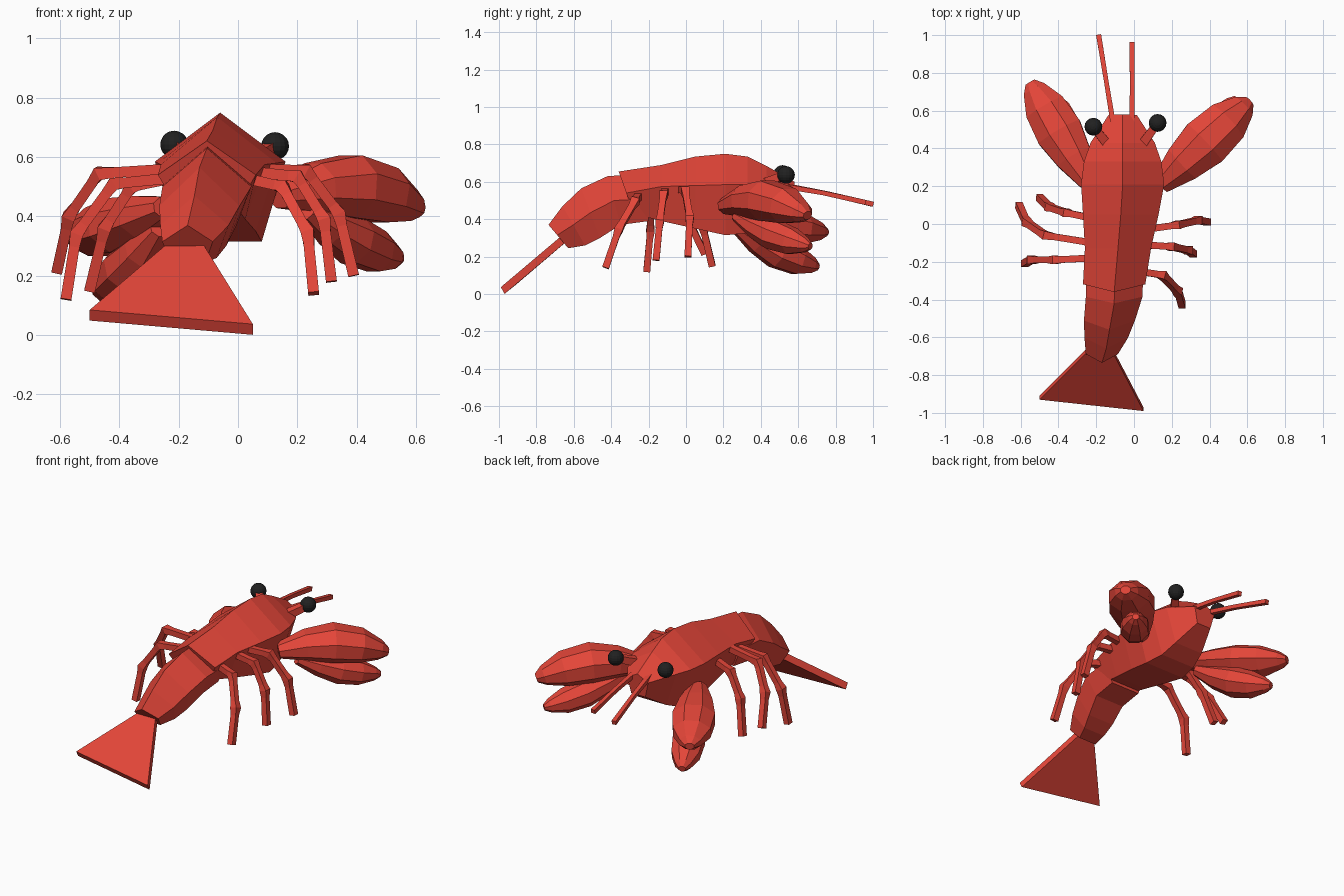
import bpy, bmesh, math
from mathutils import Vector

if "Cube" in bpy.data.objects:
    bpy.data.objects.remove(bpy.data.objects["Cube"])


def material(name, rgb):
    m = bpy.data.materials.new(name)
    m.diffuse_color = (*rgb, 1)
    m.use_nodes = True
    m.node_tree.nodes["Principled BSDF"].inputs["Base Color"].default_value = m.diffuse_color
    return m


RED = material("shell_red", (0.77, 0.06, 0.04))
BLACK = material("eye_black", (0.015, 0.015, 0.015))


def finish(name, bm, mat):
    bmesh.ops.recalc_face_normals(bm, faces=bm.faces)
    me = bpy.data.meshes.new(name)
    bm.to_mesh(me)
    bm.free()
    me.materials.append(mat)
    ob = bpy.data.objects.new(name, me)
    bpy.context.collection.objects.link(ob)


def loft(name, rings, mat=RED):
    """Skin a list of equally sized rings and cap both ends."""
    bm = bmesh.new()
    vs = [[bm.verts.new(p) for p in r] for r in rings]
    n = len(vs[0])
    for a, b in zip(vs, vs[1:]):
        for i in range(n):
            j = (i + 1) % n
            bm.faces.new((a[i], a[j], b[j], b[i]))
    bm.faces.new(vs[0])
    bm.faces.new(vs[-1])
    finish(name, bm, mat)


def tube(name, pts, radii, sides=4, ref=(0, 0, 1)):
    """Sweep along pts; each radius is (width, height)."""
    pts = [Vector(p) for p in pts]
    ref = Vector(ref)
    rings = []
    for k, p in enumerate(pts):
        t = (pts[min(k + 1, len(pts) - 1)] - pts[max(k - 1, 0)]).normalized()
        u = (ref - t * ref.dot(t)).normalized()
        v = t.cross(u)
        w, h = radii[k]
        rings.append([p + v * w * math.cos(a) + u * h * math.sin(a)
                      for a in (math.tau * (i + 0.5) / sides for i in range(sides))])
    loft(name, rings)


def shell(name, stations):
    """Five-sided ridged shell: y top, y bottom, centre x, half width, z top, z side, z bottom, bottom half width."""
    rings = []
    for yt, yb, cx, w, zt, zs, zb, wb in stations:
        ym = yt + (yb - yt) * (zt - zs) / (zt - zb)
        rings.append([(cx, yt, zt), (cx + w, ym, zs), (cx + wb, yb, zb),
                      (cx - wb, yb, zb), (cx - w, ym, zs)])
    loft(name, rings)


# Body
shell("carapace", [
    (-.36, -.28, -.105, .165, .655, .54, .43, .10),
    (-.13, -.13, -.085, .175, .69, .575, .39, .11),
    (.05, .05, -.07, .20, .735, .58, .35, .13),
    (.21, .21, -.06, .22, .75, .585, .315, .14),
    (.33, .33, -.06, .205, .735, .585, .325, .12),
    (.43, .43, -.06, .17, .685, .585, .37, .10),
    (.58, .57, -.06, .075, .60, .56, .46, .05)])
shell("abdomen", [
    (-.20, -.20, -.10, .15, .645, .51, .39, .10),
    (-.42, -.35, -.105, .15, .63, .50, .37, .10),
    (-.56, -.46, -.13, .135, .565, .435, .30, .09),
    (-.66, -.54, -.147, .115, .47, .37, .26, .075),
    (-.735, -.63, -.17, .085, .37, .315, .245, .06)])

# Tail fan
fan = [Vector(p) for p in ((-.16, -.59, .375), (-.5, -.93, .085), (.05, -.99, .037))]
loft("tail_fan", [fan, [p + Vector((0, .02, -.036)) for p in fan]])


# Claws: two tapered lobes each
def lobe(name, base, tip, w, h, bow):
    base, tip = Vector(base), Vector(tip)
    prof = [(0, .4), (.25, .78), (.5, 1), (.75, .88), (.93, .5), (1, .22)]
    pts = [base.lerp(tip, t) + Vector((0, 0, bow * math.sin(math.pi * t))) for t, s in prof]
    tube(name, pts, [(w * s, h * s) for t, s in prof], 8)


lobe("right_claw_upper", (.14, .21, .47), (.61, .65, .42), .145, .115, .055)
lobe("right_claw_lower", (.23, .27, .42), (.545, .665, .255), .09, .085, -.02)
lobe("left_claw_upper", (-.24, .22, .43), (-.55, .75, .33), .135, .10, -.01)
lobe("left_claw_lower", (-.26, .27, .36), (-.465, .705, .145), .10, .09, -.03)

# Walking legs: hip, knee, ankle, foot with thicker joints
LEGS = {
    "right_leg_front": [(.05, -.03, .56), (.23, -.005, .555), (.34, .02, .41), (.39, .01, .20)],
    "right_leg_middle": [(.05, -.11, .55), (.20, -.12, .535), (.29, -.14, .39), (.315, -.16, .18)],
    "right_leg_rear": [(.02, -.25, .53), (.15, -.27, .50), (.235, -.36, .345), (.255, -.43, .14)],
    "left_leg_front": [(-.22, .03, .53), (-.36, .06, .50), (-.45, .09, .36), (-.50, .14, .15)],
    "left_leg_middle": [(-.22, -.10, .56), (-.47, -.06, .545), (-.57, .01, .40), (-.61, .10, .215)],
    "left_leg_rear": [(-.22, -.18, .53), (-.42, -.19, .51), (-.545, -.19, .34), (-.58, -.21, .12)],
}
for name, joints in LEGS.items():
    js = [Vector(p) for p in joints]
    pts, rad = [js[0]], [.026]
    for a, j, b in zip(js, js[1:], js[2:]):
        pts += [j.lerp(a, .2), j, j.lerp(b, .2)]
        rad += [.025, .032, .025]
    pts.append(js[-1])
    rad.append(.026)
    tube(name, pts, [(r, r) for r in rad], 4, (0, 1, 0))

# Antennae
for name, a, b in (("left_antenna", (-.105, .50, .585), (-.187, 1.0, .48)),
                   ("right_antenna", (-.01, .50, .58), (-.01, .96, .49))):
    a, b = Vector(a), Vector(b)
    tube(name, [a, a.lerp(b, .5) + Vector((0, 0, .006)), b], [(.02, .02), (.017, .017), (.019, .019)])

# Eyes on stalks
for side, root, eye in (("left", (-.13, .41, .59), (-.215, .515, .642)),
                        ("right", (.035, .41, .585), (.125, .535, .637))):
    tube(side + "_eye_stalk", [root, eye], [(.036, .036), (.028, .028)])
    bm = bmesh.new()
    bmesh.ops.create_uvsphere(bm, u_segments=16, v_segments=10, radius=.047)
    bmesh.ops.translate(bm, verts=bm.verts, vec=eye)
    finish(side + "_eye", bm, BLACK)
